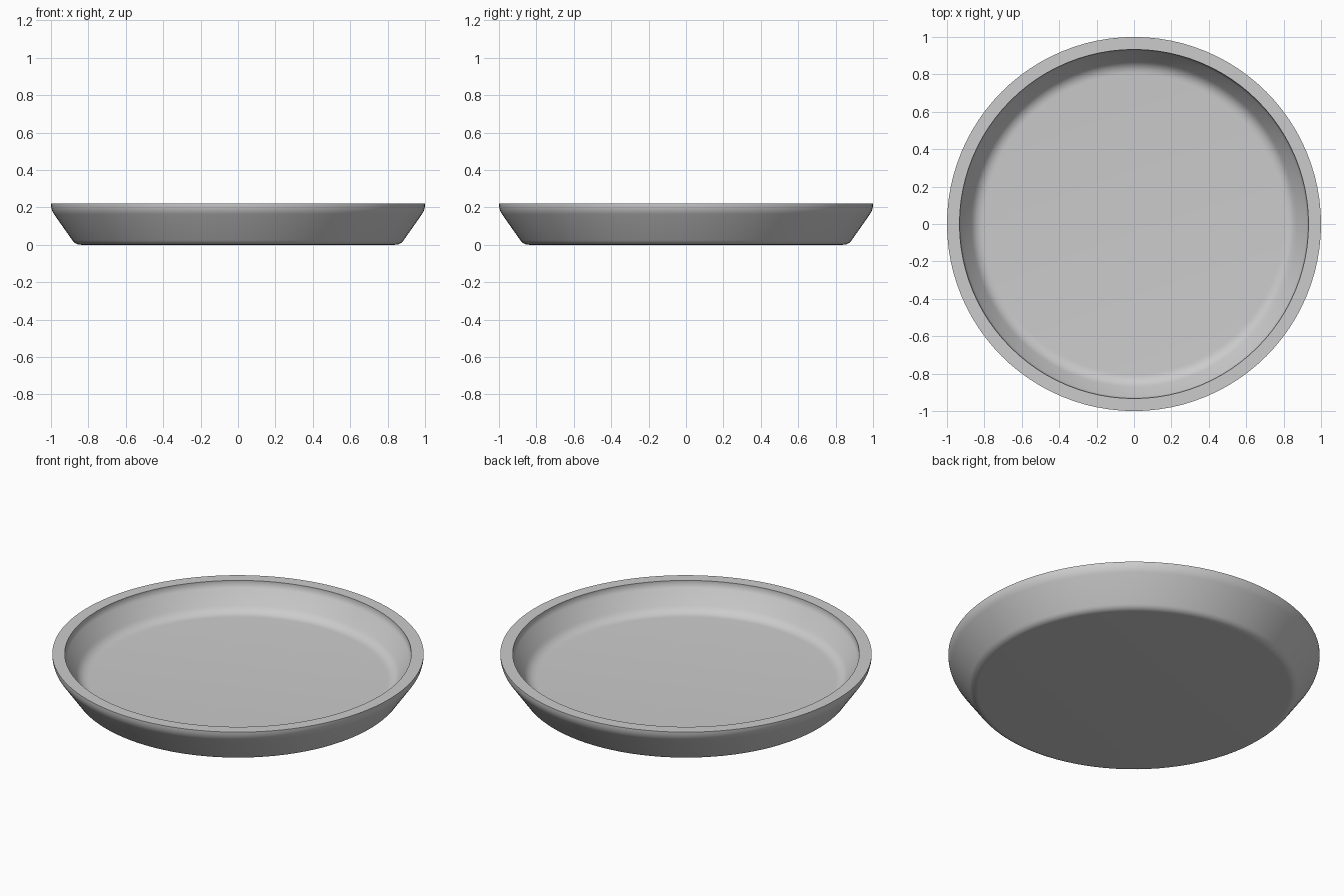
import bpy, bmesh, math
from mathutils import Vector

if "Cube" in bpy.data.objects:
    bpy.data.objects.remove(bpy.data.objects["Cube"], do_unlink=True)

SEGMENTS = 96

# One plain grey for the whole dish
grey = bpy.data.materials.new("plain grey")
grey.use_nodes = True
colour = (0.6, 0.6, 0.6, 1)
grey.diffuse_color = colour
bsdf = next(n for n in grey.node_tree.nodes if n.type == 'BSDF_PRINCIPLED')
bsdf.inputs["Base Color"].default_value = colour
bsdf.inputs["Roughness"].default_value = 0.6


def rounded(before, corner, after, reach, steps=6):
    """Points of a smooth curve that replaces a profile corner."""
    b, c, a = Vector(before), Vector(corner), Vector(after)
    p = c + (b - c).normalized() * reach
    q = c + (a - c).normalized() * reach
    return [p * (1 - t) ** 2 + c * 2 * t * (1 - t) + q * t ** 2
            for t in (i / steps for i in range(steps + 1))]


# Profile corners (radius, height), with the reach of each rounding
corners = [
    ((0, 0), 0),
    ((0.869, 0), 0.03),       # foot
    ((1, 0.187), 0.03),       # outer shoulder
    ((1, 0.22), 0),           # rim, outer edge
    ((0.933, 0.22), 0),       # rim, inner edge
    ((0.933, 0.197), 0.02),   # inner shoulder
    ((0.845, 0.065), 0.045),  # floor edge
    ((0, 0.065), 0),
]
profile = []
for i, (point, reach) in enumerate(corners):
    if reach:
        profile += rounded(corners[i - 1][0], point, corners[i + 1][0], reach)
    else:
        profile.append(Vector(point))

# Spin the profile into a closed dish
bm = bmesh.new()
verts = [bm.verts.new((p.x, 0, p.y)) for p in profile]
edges = [bm.edges.new(pair) for pair in zip(verts, verts[1:])]
bmesh.ops.spin(bm, geom=verts + edges, cent=(0, 0, 0), axis=(0, 0, 1),
               angle=math.tau, steps=SEGMENTS, use_merge=True)
bmesh.ops.remove_doubles(bm, verts=bm.verts, dist=0.0001)
bmesh.ops.recalc_face_normals(bm, faces=bm.faces)
mesh = bpy.data.meshes.new("round_dish")
bm.to_mesh(mesh)
bm.free()

dish = bpy.data.objects.new("round_dish", mesh)
dish.data.materials.append(grey)
bpy.context.collection.objects.link(dish)
bpy.context.view_layer.objects.active = dish
dish.select_set(True)
bpy.ops.object.shade_smooth_by_angle(angle=math.radians(35))
